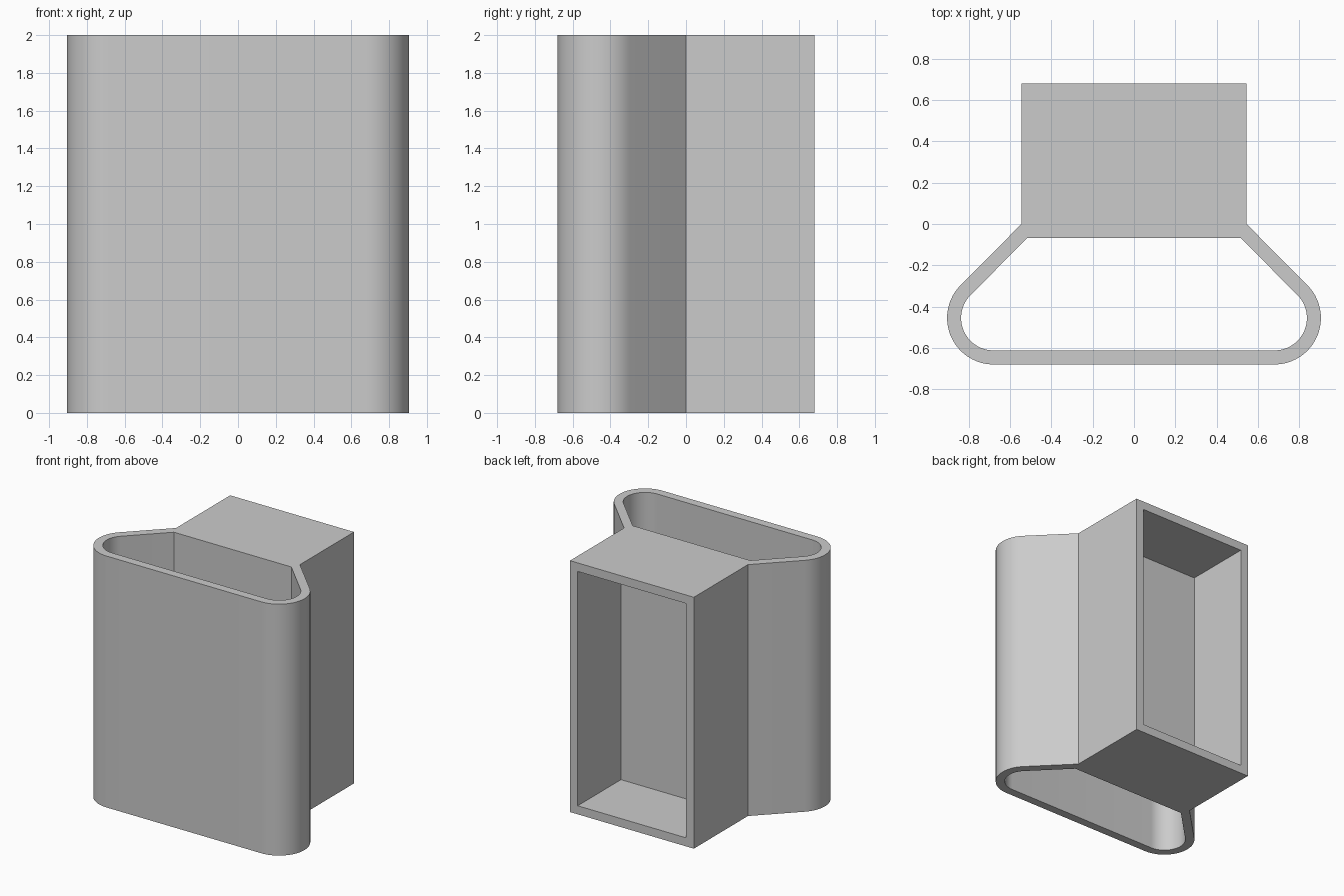
import bpy
import bmesh
from math import cos, sin, radians, sqrt

HEIGHT = 2.0
WALL = 0.068
HALF_BOX = 0.545      # half width of the rear box
DEPTH = 0.68          # half of the overall depth
ARC_X, ARC_Y, ARC_R = 0.68, -0.455, 0.225

cube = bpy.data.objects.get("Cube")
if cube:
    bpy.data.objects.remove(cube, do_unlink=True)

grey = bpy.data.materials.new("plain grey")
grey.use_nodes = True
colour = (0.6, 0.6, 0.6, 1)
grey.diffuse_color = colour
grey.node_tree.nodes["Principled BSDF"].inputs["Base Color"].default_value = colour


def rounded_side(radius, steps=24):
    """Right half of the loop outline, from the front edge to the slanted wall."""
    angles = [radians(-90 + 135 * i / steps) for i in range(steps + 1)]
    return [(ARC_X + radius * cos(a), ARC_Y + radius * sin(a)) for a in angles]


def prism(name, half, z0, z1):
    """Extrude a half outline, mirrored across x, between two heights."""
    outline = half + [(-x, y) for x, y in reversed(half)]
    bm = bmesh.new()
    base = bm.faces.new([bm.verts.new((x, y, z0)) for x, y in outline])
    top = bmesh.ops.extrude_face_region(bm, geom=[base])["geom"]
    verts = [v for v in top if isinstance(v, bmesh.types.BMVert)]
    bmesh.ops.translate(bm, verts=verts, vec=(0, 0, z1 - z0))
    bmesh.ops.recalc_face_normals(bm, faces=bm.faces)
    mesh = bpy.data.meshes.new(name)
    bm.to_mesh(mesh)
    bm.free()
    mesh.materials.append(grey)
    obj = bpy.data.objects.new(name, mesh)
    bpy.context.collection.objects.link(obj)
    return obj


# Solid body: rounded front loop joined to the rear box
body = prism("holder_body",
             rounded_side(ARC_R) + [(HALF_BOX, 0), (HALF_BOX, DEPTH)], 0, HEIGHT)

# Vertical opening through the front loop
slant = HALF_BOX - WALL * sqrt(2)
loop_cutter = prism("loop_cutter",
                    rounded_side(ARC_R - WALL) + [(slant + WALL, -WALL)],
                    -0.1, HEIGHT + 0.1)

# Recess in the rear box, open at the back
inner = HALF_BOX - WALL
recess_cutter = prism("recess_cutter", [(inner, 2 * WALL), (inner, DEPTH + 0.1)],
                      WALL, HEIGHT - WALL)

bpy.ops.object.select_all(action="DESELECT")
body.select_set(True)
bpy.context.view_layer.objects.active = body
for cutter in (loop_cutter, recess_cutter):
    cutter.hide_render = True
    cut = body.modifiers.new(cutter.name, "BOOLEAN")
    cut.operation = "DIFFERENCE"
    cut.solver = "EXACT"
    cut.object = cutter
    bpy.ops.object.modifier_apply(modifier=cut.name)
    bpy.data.objects.remove(cutter, do_unlink=True)

bpy.ops.object.shade_smooth_by_angle(angle=radians(30))
